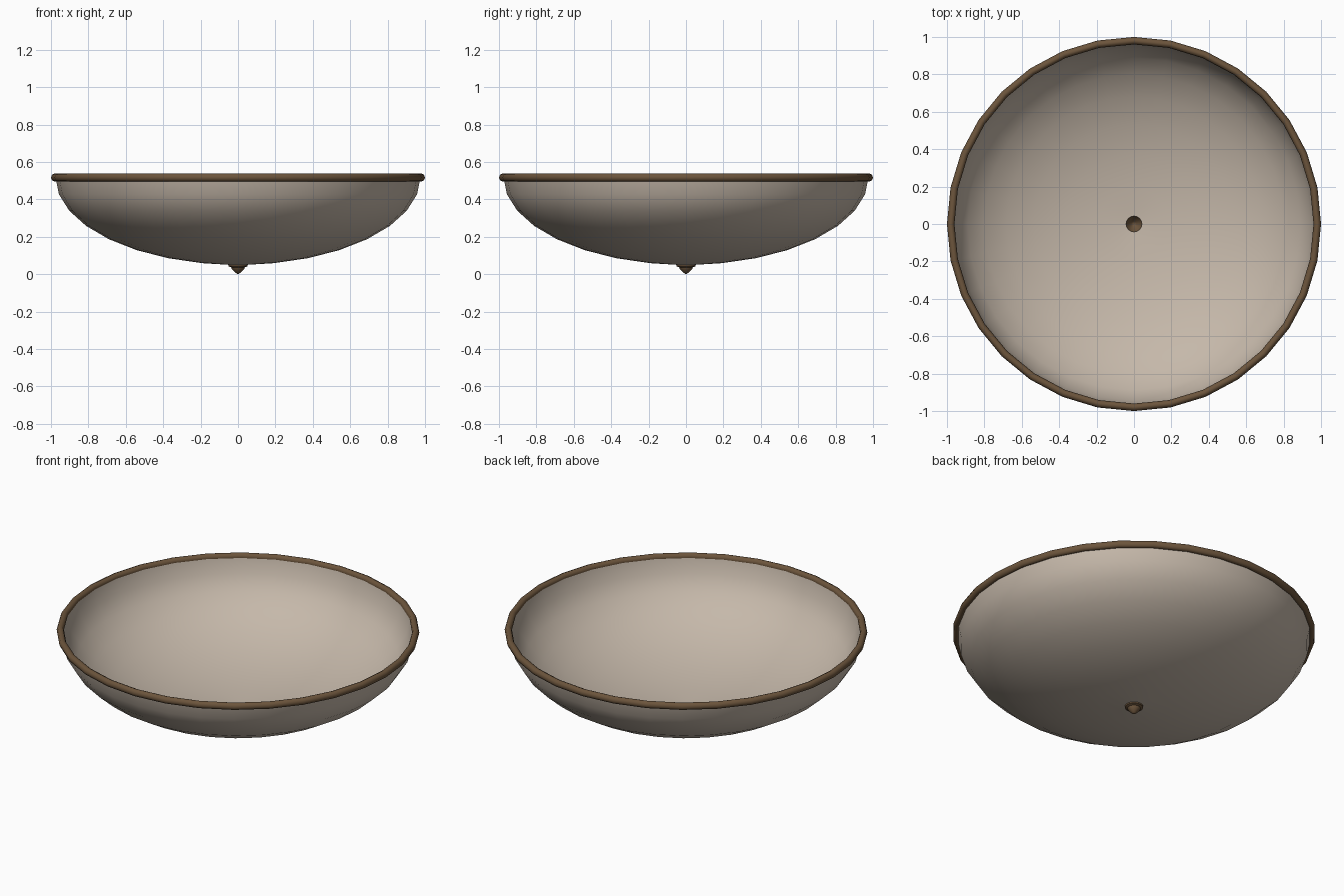
import bpy, bmesh
from math import sin, cos, pi, radians

if "Cube" in bpy.data.objects:
    bpy.data.objects.remove(bpy.data.objects["Cube"])

SEG = 32


def material(name, rgb):
    m = bpy.data.materials.new(name)
    m.diffuse_color = (*rgb, 1)
    m.use_nodes = True
    m.node_tree.nodes["Principled BSDF"].inputs["Base Color"].default_value = m.diffuse_color
    return m


glass = material("frosted_glass", (0.56, 0.48, 0.40))
bronze = material("bronze", (0.15, 0.09, 0.045))


def lathe(name, profile, mat, closed=False, seg=SEG, angle=40):
    """Spin an (r, z) profile about the z axis; points on the axis become one pole."""
    bm = bmesh.new()
    rings = []
    for r, z in profile:
        if r < 1e-6:
            rings.append([bm.verts.new((0, 0, z))] * seg)
        else:
            rings.append([bm.verts.new((r * cos(2 * pi * i / seg), r * sin(2 * pi * i / seg), z))
                          for i in range(seg)])
    pairs = list(zip(rings, rings[1:]))
    if closed:
        pairs.append((rings[-1], rings[0]))
    for a, b in pairs:
        for i in range(seg):
            j = (i + 1) % seg
            corners = list(dict.fromkeys((a[i], a[j], b[j], b[i])))
            if len(corners) > 2:
                bm.faces.new(corners)
    bmesh.ops.recalc_face_normals(bm, faces=bm.faces)
    me = bpy.data.meshes.new(name)
    bm.to_mesh(me)
    bm.free()
    me.materials.append(mat)
    ob = bpy.data.objects.new(name, me)
    bpy.context.collection.objects.link(ob)
    bpy.ops.object.select_all(action='DESELECT')
    ob.select_set(True)
    bpy.context.view_layer.objects.active = ob
    bpy.ops.object.shade_smooth_by_angle(angle=radians(angle))
    return ob


def dome(radius, depth, top):
    pts = [(0.042, top - depth)]
    return pts + [(radius * sin(k * pi / 16), top - depth * cos(k * pi / 16)) for k in range(1, 9)]


# thin glass bowl with a small hole for the finial
outer = dome(0.976, 0.468, 0.518)
inner = dome(0.962, 0.456, 0.518)
lathe("glass_bowl", outer + inner[::-1], glass, closed=True)

# rounded metal rim
rim = [(0.98 + 0.02 * cos(k * pi / 4), 0.517 + 0.022 * sin(k * pi / 4)) for k in range(8)]
lathe("rim_ring", rim, bronze, closed=True, angle=60)

# hollow finial: flange, step and pointed tip
lathe("finial", [(0.042, 0.055), (0.05, 0.05), (0.05, 0.042), (0.036, 0.037), (0.034, 0.029),
                 (0.012, 0.007), (0, 0), (0, 0.006), (0.014, 0.014), (0.034, 0.042)],
      bronze, closed=True)
